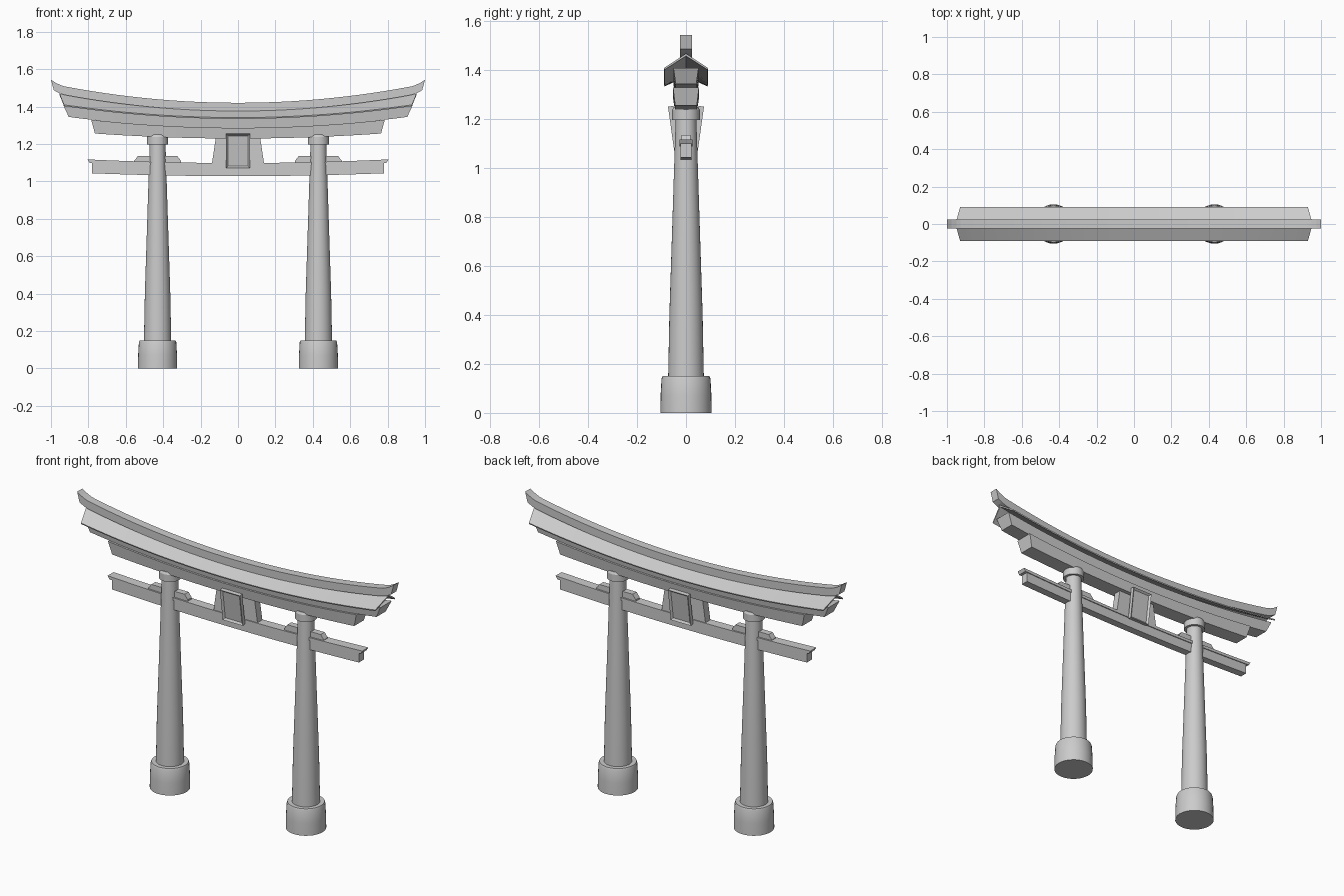
import bpy, bmesh, math
from mathutils import Matrix

if "Cube" in bpy.data.objects:
    bpy.data.objects.remove(bpy.data.objects["Cube"])


def finish(bm, name):
    bmesh.ops.recalc_face_normals(bm, faces=bm.faces)
    me = bpy.data.meshes.new(name)
    bm.to_mesh(me)
    bm.free()
    ob = bpy.data.objects.new(name, me)
    bpy.context.collection.objects.link(ob)
    return ob


def curved_beam(name, section, flare=0.0):
    """Section points are (y, z at middle, curvature, half length)."""
    ts = [i / 14 for i in range(-13, 14)]
    ts = sorted(ts + [-1, 1, -0.95, 0.95, -0.975, 0.975])
    bm = bmesh.new()
    rings = []
    for t in ts:
        ring = []
        for y, z, k, half in section:
            x = t * half
            up = flare * (max(0, abs(x) - 0.92) / 0.08) ** 2
            ring.append(bm.verts.new((x, y, z + k * x * x + up)))
        rings.append(ring)
    n = len(section)
    for a, b in zip(rings, rings[1:]):
        for i in range(n):
            j = (i + 1) % n
            bm.faces.new((a[i], a[j], b[j], b[i]))
    bm.faces.new(rings[0])
    bm.faces.new(rings[-1])
    return finish(bm, name)


def box_section(bottom, top):
    """Four-sided section from (half width, z, curvature, half length)."""
    return [(-bottom[0], *bottom[1:]), (bottom[0], *bottom[1:]),
            (top[0], *top[1:]), (-top[0], *top[1:])]


def lathe(name, x, profile, sides=32):
    bm = bmesh.new()
    rings = [[bm.verts.new((x + r * math.cos(2 * math.pi * i / sides),
                            r * math.sin(2 * math.pi * i / sides), z))
              for i in range(sides)] for r, z in profile]
    for a, b in zip(rings, rings[1:]):
        for i in range(sides):
            j = (i + 1) % sides
            bm.faces.new((a[i], a[j], b[j], b[i]))
    bm.faces.new(rings[0])
    bm.faces.new(rings[-1])
    ob = finish(bm, name)
    bpy.ops.object.select_all(action='DESELECT')
    ob.select_set(True)
    bpy.context.view_layer.objects.active = ob
    bpy.ops.object.shade_smooth_by_angle(angle=math.radians(30))
    return ob


def slab(name, outline, half_y):
    bm = bmesh.new()
    face = bm.faces.new([bm.verts.new((x, -half_y, z)) for x, z in outline])
    ext = bmesh.ops.extrude_face_region(bm, geom=[face], use_keep_orig=True)
    verts = [v for v in ext['geom'] if isinstance(v, bmesh.types.BMVert)]
    bmesh.ops.translate(bm, vec=(0, 2 * half_y, 0), verts=verts)
    return finish(bm, name)


# Pillars with stone feet, capitals and wedges
for side, x in (("left", -0.43), ("right", 0.43)):
    lathe(side + "_pillar_foot", x, [(0.105, 0), (0.104, 0.07), (0.1, 0.14), (0.096, 0.15)])
    lathe(side + "_pillar", x, [(0.073, 0.14), (0.068, 0.4), (0.055, 0.8), (0.042, 1.21)])
    lathe(side + "_capital", x, [(0.057, 1.198), (0.057, 1.238), (0.05, 1.25)])
    slab(side + "_wedge", [(x - 0.125, 1.095), (x + 0.125, 1.095), (x + 0.125, 1.11),
                           (x + 0.105, 1.136), (x - 0.105, 1.136), (x - 0.125, 1.11)], 0.018)

# Lower tie beam with its thin cover board
curved_beam("tie_beam", box_section((0.022, 1.028, 0.025, 0.78), (0.022, 1.085, 0.028, 0.78)))
curved_beam("tie_beam_cover", box_section((0.027, 1.082, 0.028, 0.795), (0.027, 1.098, 0.03, 0.805)))

# Lintels
curved_beam("lower_lintel", box_section((0.044, 1.229, 0.046, 0.765), (0.053, 1.286, 0.07, 0.785)))
curved_beam("upper_lintel", box_section((0.042, 1.284, 0.074, 0.905), (0.051, 1.34, 0.079, 0.935)))

# Thin gabled roof and ridge
curved_beam("roof", [(0, 1.385, 0.092, 0.955), (0.09, 1.341, 0.079, 0.93), (0.088, 1.334, 0.079, 0.93),
                     (0, 1.375, 0.092, 0.953), (-0.088, 1.334, 0.079, 0.93), (-0.09, 1.341, 0.079, 0.93)])
curved_beam("ridge", box_section((0.024, 1.376, 0.1, 0.985), (0.024, 1.42, 0.102, 1.0)), flare=0.022)

# Central strut
slab("central_strut", [(-0.14, 1.09), (0.14, 1.09), (0.117, 1.245), (-0.117, 1.245)], 0.022)

# Tilted framed plaques, front and back
for name, turn in (("front_plaque", 0), ("back_plaque", math.pi)):
    bm = bmesh.new()
    bmesh.ops.create_cube(bm, size=1, matrix=Matrix.Diagonal((0.126, 0.022, 0.182, 1)))
    face = min(bm.faces, key=lambda f: f.calc_center_median().y)
    bmesh.ops.inset_region(bm, faces=[face], thickness=0.015)
    bmesh.ops.translate(bm, vec=(0, 0.01, 0), verts=face.verts)
    bm.transform(Matrix.Rotation(turn, 4, 'Z') @ Matrix.Translation((0, -0.05, 1.163))
                 @ Matrix.Rotation(math.radians(8), 4, 'X'))
    finish(bm, name)
